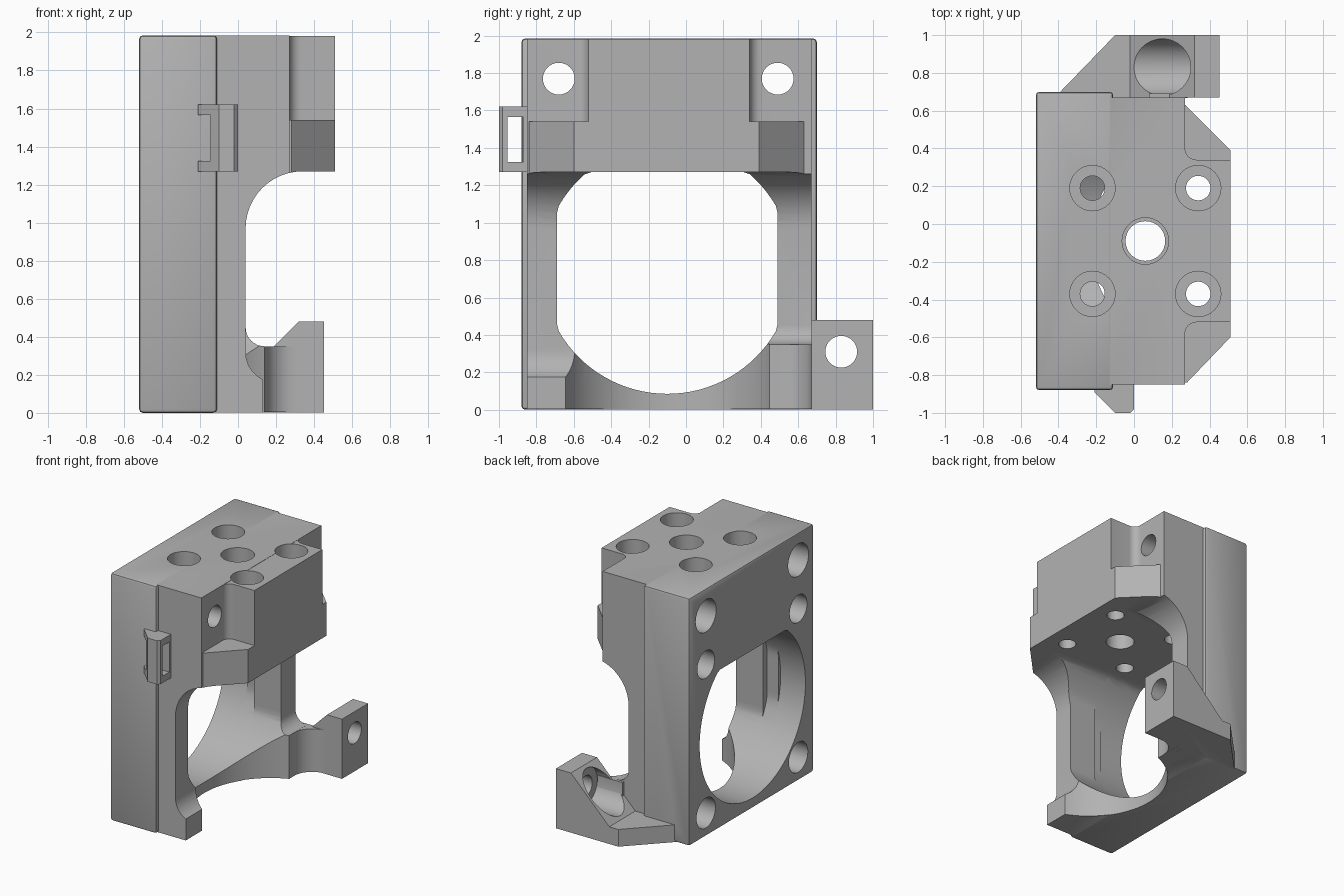
import bpy, bmesh
from math import cos, sin, radians
from mathutils import Vector

if "Cube" in bpy.data.objects:
    bpy.data.objects.remove(bpy.data.objects["Cube"])

grey = bpy.data.materials.new("matte_grey")
grey.use_nodes = True
COLOUR = (0.45, 0.45, 0.45, 1)
grey.diffuse_color = COLOUR
grey.node_tree.nodes["Principled BSDF"].inputs["Base Color"].default_value = COLOUR


def arc(cu, cv, r, a0, a1, n=12):
    angles = [radians(a0 + (a1 - a0) * i / n) for i in range(n + 1)]
    return [(cu + r * cos(a), cv + r * sin(a)) for a in angles]


def circle(cu, cv, r, n=48):
    return arc(cu, cv, r, 0, 360, n)[:-1]


def rect(u0, u1, v0, v1):
    return [(u0, v0), (u1, v0), (u1, v1), (u0, v1)]


def prism(name, pts, axis, lo, hi, bevel=0):
    """Extrude a 2D outline along an axis: x uses (y, z), y uses (x, z), z uses (x, y)."""
    place = {"x": lambda u, v, w: (w, u, v),
             "y": lambda u, v, w: (u, w, v),
             "z": lambda u, v, w: (u, v, w)}[axis]
    bm = bmesh.new()
    face = bm.faces.new([bm.verts.new(place(u, v, lo)) for u, v in pts])
    out = bmesh.ops.extrude_face_region(bm, geom=[face])
    step = Vector(place(0, 0, hi - lo))
    bmesh.ops.translate(bm, vec=step,
                        verts=[g for g in out["geom"] if isinstance(g, bmesh.types.BMVert)])
    if bevel:
        bmesh.ops.bevel(bm, geom=bm.edges[:], offset=bevel, segments=2,
                        profile=0.5, affect="EDGES")
    bmesh.ops.recalc_face_normals(bm, faces=bm.faces[:])
    mesh = bpy.data.meshes.new(name)
    bm.to_mesh(mesh)
    bm.free()
    mesh.materials.append(grey)
    ob = bpy.data.objects.new(name, mesh)
    bpy.context.scene.collection.objects.link(ob)
    return ob


def combine(target, other, operation):
    mod = target.modifiers.new(operation.lower(), "BOOLEAN")
    mod.operation, mod.solver, mod.object = operation, "EXACT", other
    bpy.context.view_layer.objects.active = target
    bpy.ops.object.modifier_apply(modifier=mod.name)
    bpy.data.objects.remove(other)


def add(target, *args, **kw):
    combine(target, prism("piece", *args, **kw), "UNION")


def cut(target, *args):
    combine(target, prism("cutter", *args), "DIFFERENCE")


# Main body: mounting plate, core, head block and chamfered flange
TOP, ROOF, MID = 1.985, 1.27, -0.1
body = prism("extruder_body", rect(-0.52, -0.11, -0.88, 0.70), "z", 0, TOP, bevel=0.02)
add(body, rect(-0.3, 0.27, -0.85, 0.67), "z", 0.003, TOP - 0.002)
head = ([(0.2, -0.52 - 0.06)] + arc(0.33, -0.58, 0.06, 180, 90, 6) + [(0.51, -0.52), (0.51, 0.34)]
        + arc(0.33, 0.40, 0.06, 270, 180, 6) + [(0.2, 0.40)])
add(body, head, "z", 1.2, TOP - 0.004)
flange = [(0.2, -0.84), (0.28, -0.84), (0.51, -0.60), (0.51, 0.39), (0.27, 0.63),
          (0.27, 0.66), (0.2, 0.66)]
add(body, flange, "z", 1.2, 1.54)

# Side walls swept back between the head and the feet
sweep = [(0.7, ROOF)] + arc(0.34, 0.97, 0.30, 90, 180)
front_foot = arc(0.20, 0.32, 0.16, 180, 245, 8) + [(0.132, 0.16), (0.132, -0.1), (0.7, -0.1)]
back_foot = arc(0.14, 0.45, 0.10, 180, 270, 8) + [(0.14, -0.1), (0.7, -0.1)]
cut(body, sweep + front_foot, "y", -1.1, MID)
cut(body, sweep + back_foot, "y", MID - 0.01, 0.9)

# Motor opening: round in the plate, narrowed between the walls
ring = circle(MID, 0.755, 0.67, 96)


def clamp_ring(half):
    pts = []
    for y, z in ring:
        p = (max(MID - half, min(MID + half, y)), min(z, ROOF))
        if not pts or (Vector(p) - Vector(pts[-1])).length > 1e-4:
            pts.append(p)
    return pts


cut(body, clamp_ring(0.7), "x", -0.6, -0.3)
cut(body, clamp_ring(0.64), "x", -0.31, -0.2)
cut(body, clamp_ring(0.59), "x", -0.4, 0.7)

# Rear arm with sloped shoulder, wedge and concave web
arm = prism("rear_arm", [(-0.4, 0.6), (-0.4, 0.69), (-0.1, 1.0), (0.453, 1.0),
                         (0.453, 0.67), (0.1, 0.67), (0.1, 0.6)], "z", 0.002, 0.48)
cut(arm, [(-0.6, 0.14), (-0.02, 0.14), (0.32, 0.48), (0.32, 0.6), (-0.6, 0.6)], "y", 0.5, 1.1)
cut(arm, circle(0.83, 0.31, 0.15), "x", -0.6, 0.31)
cut(arm, circle(0.83, 0.31, 0.085), "x", 0.2, 0.6)
combine(body, arm, "UNION")
web = [(0.08, 0.5)] + arc(0.30, 0.51, 0.16, 180, 90, 8) + [(0.30, 0.69), (0.08, 0.69)]
add(body, web, "z", 0.004, 0.349)

# Round clearance through the floor
cut(body, circle(0.36, MID, 0.59, 96), "z", -0.1, 0.8)

# Vertical holes through the head
for x in (-0.22, 0.34):
    for y in (0.19, -0.37):
        cut(body, circle(x, y, 0.12, 32), "z", 1.55, 2.1)
        cut(body, circle(x, y, 0.065, 32), "z", 1.1, 1.6)
cut(body, circle(0.06, -0.09, 0.123, 32), "z", 1.6, 2.1)
cut(body, circle(0.06, -0.09, 0.105, 32), "z", 1.1, 1.7)

# Holes in the mounting plate: two long bolts above, four blind ones below
for y in (-0.68, 0.49):
    cut(body, circle(y, 1.77, 0.13, 32), "x", -0.6, 0.05)
    cut(body, circle(y, 1.77, 0.085, 32), "x", 0.0, 0.4)
    for z, r in ((1.38, 0.11), (0.19, 0.12)):
        cut(body, circle(y, z, r, 32), "x", -0.6, -0.22)

# Cable loop on the front
loop = prism("cable_loop", [(-0.21, -0.84), (-0.21, -0.89), (-0.10, -1.0), (-0.02, -1.0),
                            (0.0, -0.98), (0.0, -0.84)], "z", 1.27, 1.62)
cut(loop, rect(-0.955, -0.87, 1.325, 1.565), "x", -0.4, 0.2)

for ob in (body, loop):
    bpy.ops.object.select_all(action="DESELECT")
    ob.select_set(True)
    bpy.context.view_layer.objects.active = ob
    bpy.ops.object.shade_smooth_by_angle(angle=radians(25))
